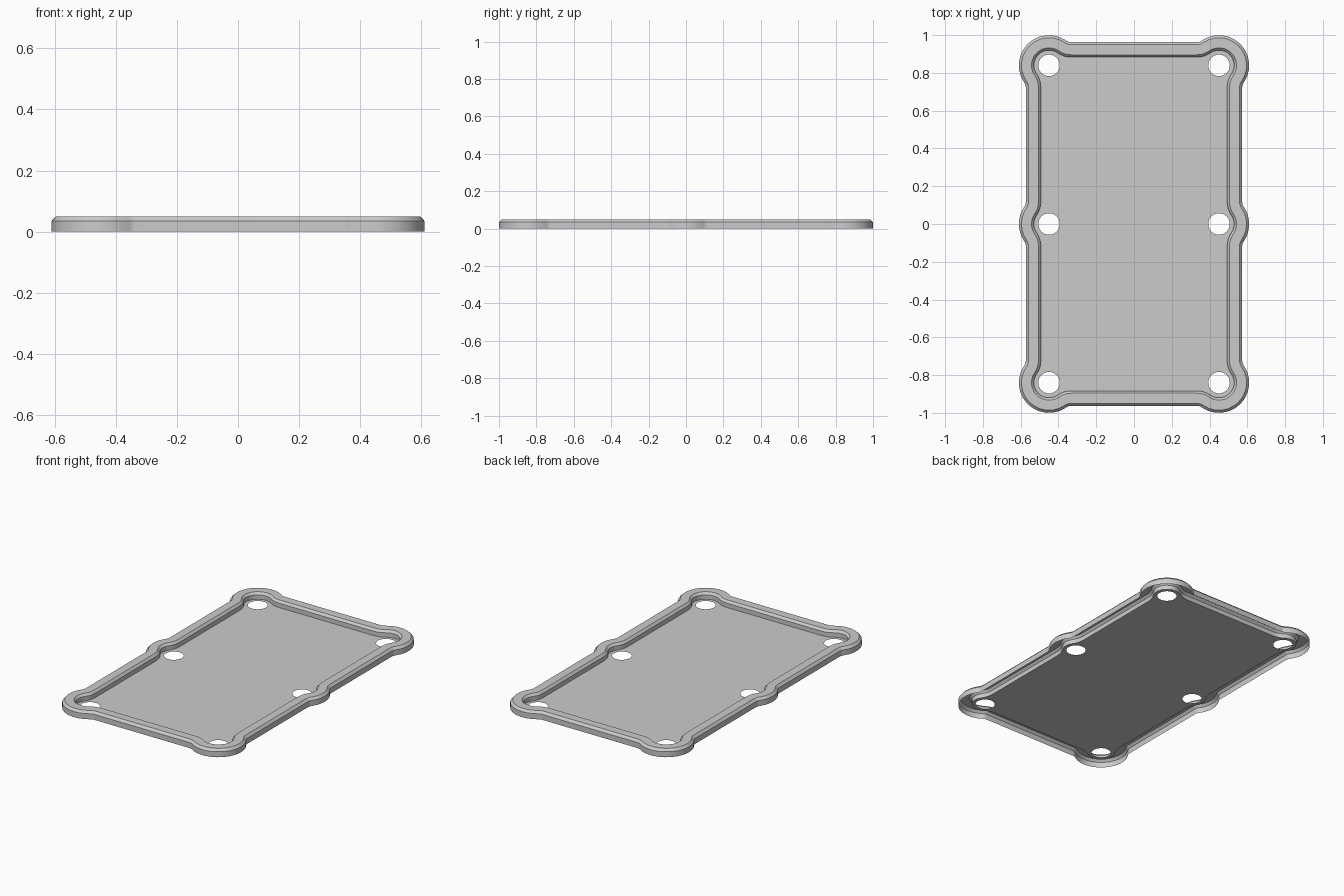
import bpy, bmesh
from math import pi, cos, sin, acos, radians

if "Cube" in bpy.data.objects:
    bpy.data.objects.remove(bpy.data.objects["Cube"])

S = 0.20                      # pocket centre to fillet centre
PHI = acos((S - 0.037) / S)   # sweep of each concave fillet
PX, PY = 0.45, 0.84
FELT_Z = 0.008
# pocket centre, outward angle of the rail before and after it
POCKETS = [(PX, 0, 0, 0), (PX, PY, 0, 90), (-PX, PY, 90, 180),
           (-PX, 0, 180, 180), (-PX, -PY, 180, 270), (PX, -PY, 270, 360)]


def arc(cx, cy, r, a, b, n):
    return [(cx + r * cos(a + (b - a) * i / n), cy + r * sin(a + (b - a) * i / n))
            for i in range(n + 1)]


def outline(r):
    """Table outline bulging around each pocket at radius r."""
    pts = []
    for x, y, d0, d1 in POCKETS:
        a, b = radians(d0), radians(d1)
        s, e = a - PHI, b + PHI
        n = 12 if d0 != d1 else 6
        pts += arc(x + S * cos(s), y + S * sin(s), S - r, a + pi, s + pi, 4)[:-1]
        pts += arc(x, y, r, s, e, n)
        pts += arc(x + S * cos(e), y + S * sin(e), S - r, e + pi, b + pi, 4)[1:]
    return pts


def finish(bm, name):
    mesh = bpy.data.meshes.new(name)
    bm.to_mesh(mesh)
    bm.free()
    ob = bpy.data.objects.new(name, mesh)
    bpy.context.collection.objects.link(ob)
    bpy.ops.object.select_all(action='DESELECT')
    ob.select_set(True)
    bpy.context.view_layer.objects.active = ob
    bpy.ops.object.shade_smooth_by_angle(angle=radians(30))
    return ob


# Rail: chamfered channel section, open underneath
profile = [(0.16, 0), (0.16, 0.035), (0.146, 0.05),
           (0.093, 0.05), (0.08, 0.036), (0.08, FELT_Z)]
bm = bmesh.new()
rings = [[bm.verts.new((x, y, z)) for x, y in outline(r)] for r, z in profile]
for lo, hi in zip(rings, rings[1:]):
    n = len(lo)
    for i in range(n):
        j = (i + 1) % n
        bm.faces.new((lo[i], lo[j], hi[j], hi[i]))
finish(bm, "rail")

# Playing bed: flat sheet with six round pocket holes
bm = bmesh.new()
loops = [outline(0.08)] + [arc(x, y, 0.057, 0, 2 * pi, 32)[:-1] for x, y, _, _ in POCKETS]
for loop in loops:
    vs = [bm.verts.new((x, y, FELT_Z)) for x, y in loop]
    for i in range(len(vs)):
        bm.edges.new((vs[i - 1], vs[i]))
bmesh.ops.triangle_fill(bm, use_beauty=True, use_dissolve=False,
                        edges=bm.edges[:], normal=(0, 0, 1))
for f in bm.faces:
    f.normal_update()
    if f.normal.z < 0:
        f.normal_flip()
finish(bm, "playing_bed")
